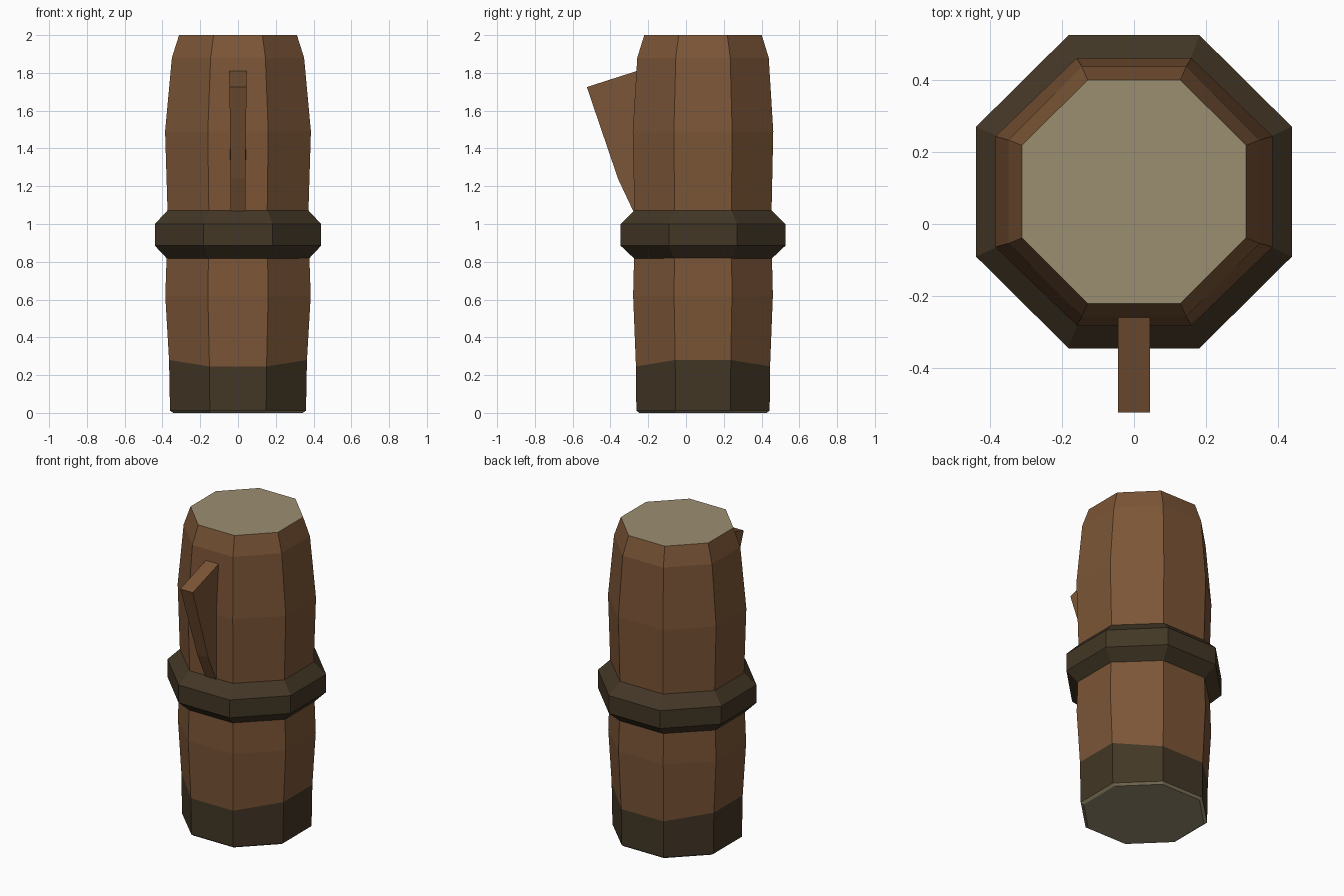
import bpy, bmesh, math

if "Cube" in bpy.data.objects:
    bpy.data.objects.remove(bpy.data.objects["Cube"])

CY = 0.09  # barrel axis offset, leaves room for the handle at the front


def material(name, rgb):
    m = bpy.data.materials.new(name)
    m.diffuse_color = (*rgb, 1)
    m.use_nodes = True
    m.node_tree.nodes["Principled BSDF"].inputs["Base Color"].default_value = m.diffuse_color
    return m


wood = material("wood", (0.20, 0.092, 0.038))
dark = material("dark_band", (0.056, 0.038, 0.019))
pale = material("cut_wood", (0.33, 0.27, 0.16))


def finish(name, bm, mats):
    bmesh.ops.recalc_face_normals(bm, faces=bm.faces)
    me = bpy.data.meshes.new(name)
    bm.to_mesh(me)
    bm.free()
    for m in mats:
        me.materials.append(m)
    ob = bpy.data.objects.new(name, me)
    bpy.context.collection.objects.link(ob)
    return ob


def octagon(bm, z, ax, ay, wave=0):
    """Ring of 8 corners; ax, ay are half widths across the flats."""
    c = math.cos(math.pi / 8)
    ring = []
    for i in range(8):
        a = math.pi / 8 + i * math.pi / 4
        dz = wave if abs(math.cos(a)) > 0.7 else -wave
        ring.append(bm.verts.new((ax / c * math.cos(a), CY + ay / c * math.sin(a), z + dz)))
    return ring


def loft(name, levels, mats, band_mats, cap_bottom=None, cap_top=None):
    """Join octagons (z, ax, ay, wave) into a tube with one material per band."""
    bm = bmesh.new()
    rings = [octagon(bm, *lv) for lv in levels]
    for a, b, mi in zip(rings, rings[1:], band_mats):
        for i in range(8):
            j = (i + 1) % 8
            bm.faces.new((a[i], a[j], b[j], b[i])).material_index = mi
    if cap_bottom is not None:
        bm.faces.new(rings[0][::-1]).material_index = cap_bottom
    if cap_top is not None:
        bm.faces.new(rings[-1]).material_index = cap_top
    return finish(name, bm, mats)


# Barrel body: dark foot band, bulging wood staves, pale cut ends
loft("barrel_body", [
    (0.0, 0.342, 0.337), (0.012, 0.36, 0.353), (0.263, 0.365, 0.355, 0.017),
    (0.62, 0.385, 0.37), (0.82, 0.378, 0.365), (1.07, 0.373, 0.363),
    (1.49, 0.386, 0.372), (1.88, 0.35, 0.348), (2.0, 0.312, 0.311),
], [wood, dark, pale], [2, 1, 0, 0, 0, 0, 0, 0], cap_bottom=2, cap_top=2)

# Raised collar around the middle
loft("collar", [
    (0.817, 0.376, 0.364), (0.885, 0.44, 0.436),
    (1.0, 0.44, 0.436), (1.073, 0.372, 0.362),
], [dark], [0, 0, 0])

# Wedge handle on the front: side profile in y, z extruded across x
profile = [(-0.25, 1.813), (-0.26, 1.81), (-0.525, 1.725), (-0.36, 1.24), (-0.28, 1.07), (-0.26, 1.07)]
bm = bmesh.new()
face = bm.faces.new([bm.verts.new((-0.045, y, z)) for y, z in profile])
ext = bmesh.ops.extrude_face_region(bm, geom=[face])
for v in ext["geom"]:
    if isinstance(v, bmesh.types.BMVert):
        v.co.x = 0.045
# narrow the handle slightly towards its lower end
for v in bm.verts:
    if v.co.z < 1.3:
        v.co.x *= 0.87
finish("front_handle", bm, [wood])
